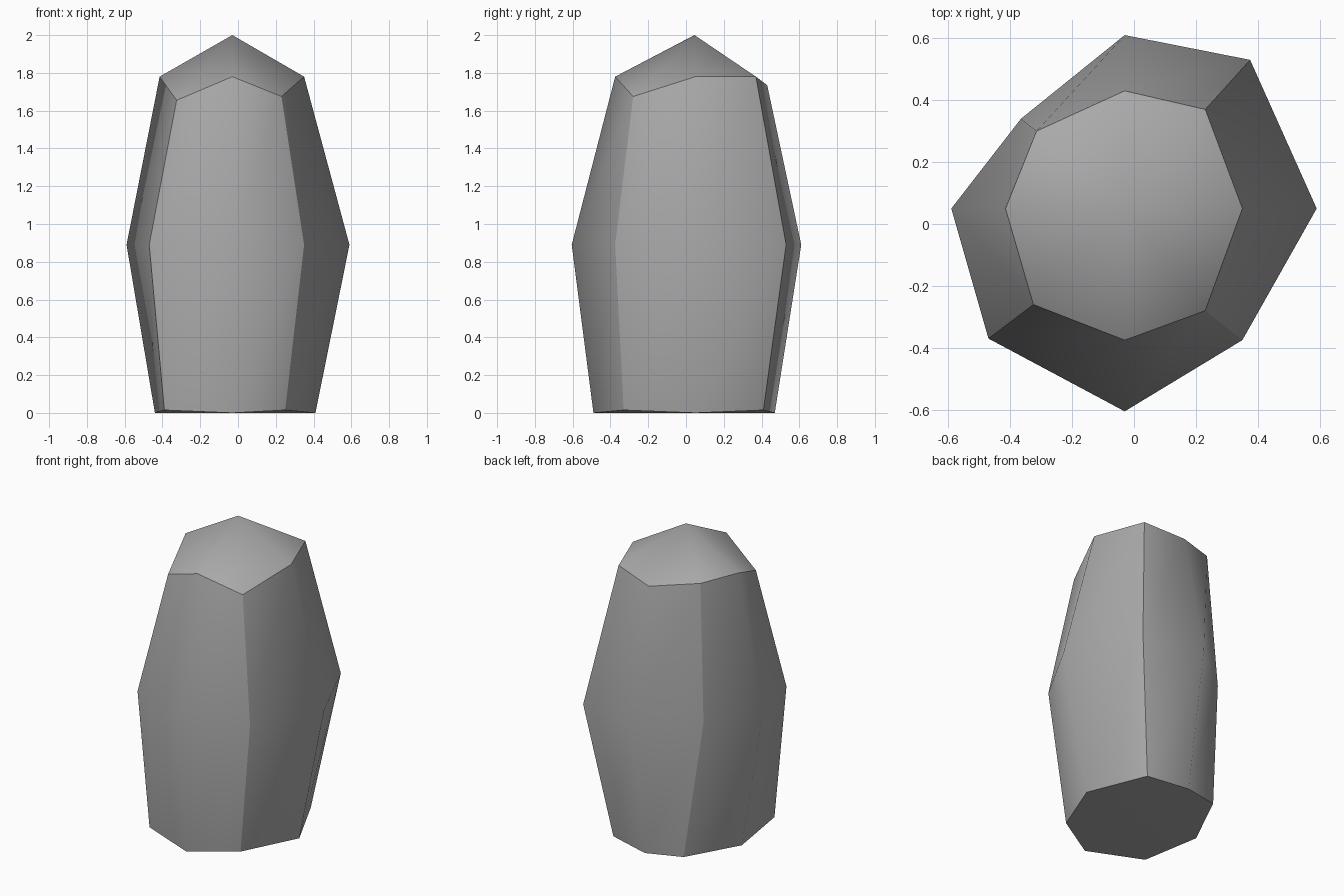
import bpy
import bmesh

# Remove the default cube only
default_cube = bpy.data.objects.get("Cube")
if default_cube:
    bpy.data.objects.remove(default_cube, do_unlink=True)


def make_material(name, colour):
    material = bpy.data.materials.new(name)
    material.use_nodes = True
    material.diffuse_color = colour
    shader = material.node_tree.nodes["Principled BSDF"]
    shader.inputs["Base Color"].default_value = colour
    shader.inputs["Roughness"].default_value = 0.9
    return material


# Eight-sided rings, counter-clockwise from +x; odd entries are the corners
base_outline = [(.41, .05), (.24, .41), (-.03, .47), (-.27, .41),
                (-.44, .05), (-.39, -.36), (-.03, -.49), (.25, -.33)]
waist_outline = [(.59, .05), (.375, .53), (-.03, .61), (-.365, .34),
                 (-.59, .05), (-.47, -.37), (-.03, -.605), (.35, -.375)]
shoulder_outline = [(.35, .05), (.23, .37), (-.03, .43), (-.315, .30),
                    (-.415, .05), (-.325, -.26), (-.03, -.375), (.23, -.28)]
shoulder_heights = [1.78, 1.78, 1.735, 1.78, 1.78, 1.655, 1.78, 1.675]
base_heights = [0, .015] * 4
waist_heights = [.89] * 8


def add_ring(mesh, outline, heights):
    return [mesh.verts.new((x, y, z)) for (x, y), z in zip(outline, heights)]


def add_cap(mesh, ring, centre):
    """Close a ring with four quads meeting at a centre point."""
    for corner in range(1, 8, 2):
        following = ring[(corner + 1) % 8]
        mesh.faces.new((centre, ring[corner - 1], ring[corner], following))


mesh = bmesh.new()
base = add_ring(mesh, base_outline, base_heights)
waist = add_ring(mesh, waist_outline, waist_heights)
shoulder = add_ring(mesh, shoulder_outline, shoulder_heights)
peak = mesh.verts.new((-.03, .045, 2))
foot = mesh.verts.new((-.03, .045, 0))

# Sides: lower and upper bands of faces
for lower, upper in ((base, waist), (waist, shoulder)):
    for i in range(8):
        j = (i + 1) % 8
        mesh.faces.new((lower[i], lower[j], upper[j], upper[i]))

# Pointed top and flat underside
add_cap(mesh, shoulder, peak)
add_cap(mesh, base, foot)
bmesh.ops.recalc_face_normals(mesh, faces=mesh.faces[:])

# Smooth panels, with hard edges along the corner columns and both rims
for face in mesh.faces:
    face.smooth = True
corners = {v for ring in (base, waist, shoulder) for v in ring[1::2]}
rims = (set(base), set(shoulder))
for edge in mesh.edges:
    ends = set(edge.verts)
    on_rim = any(ends <= rim for rim in rims)
    edge.smooth = not (on_rim or ends <= corners)

# Finished rock
rock_mesh = bpy.data.meshes.new("standing_rock")
mesh.to_mesh(rock_mesh)
mesh.free()
rock_mesh.materials.append(make_material("stone_grey", (.4, .4, .4, 1)))
rock = bpy.data.objects.new("standing_rock", rock_mesh)
bpy.context.collection.objects.link(rock)
